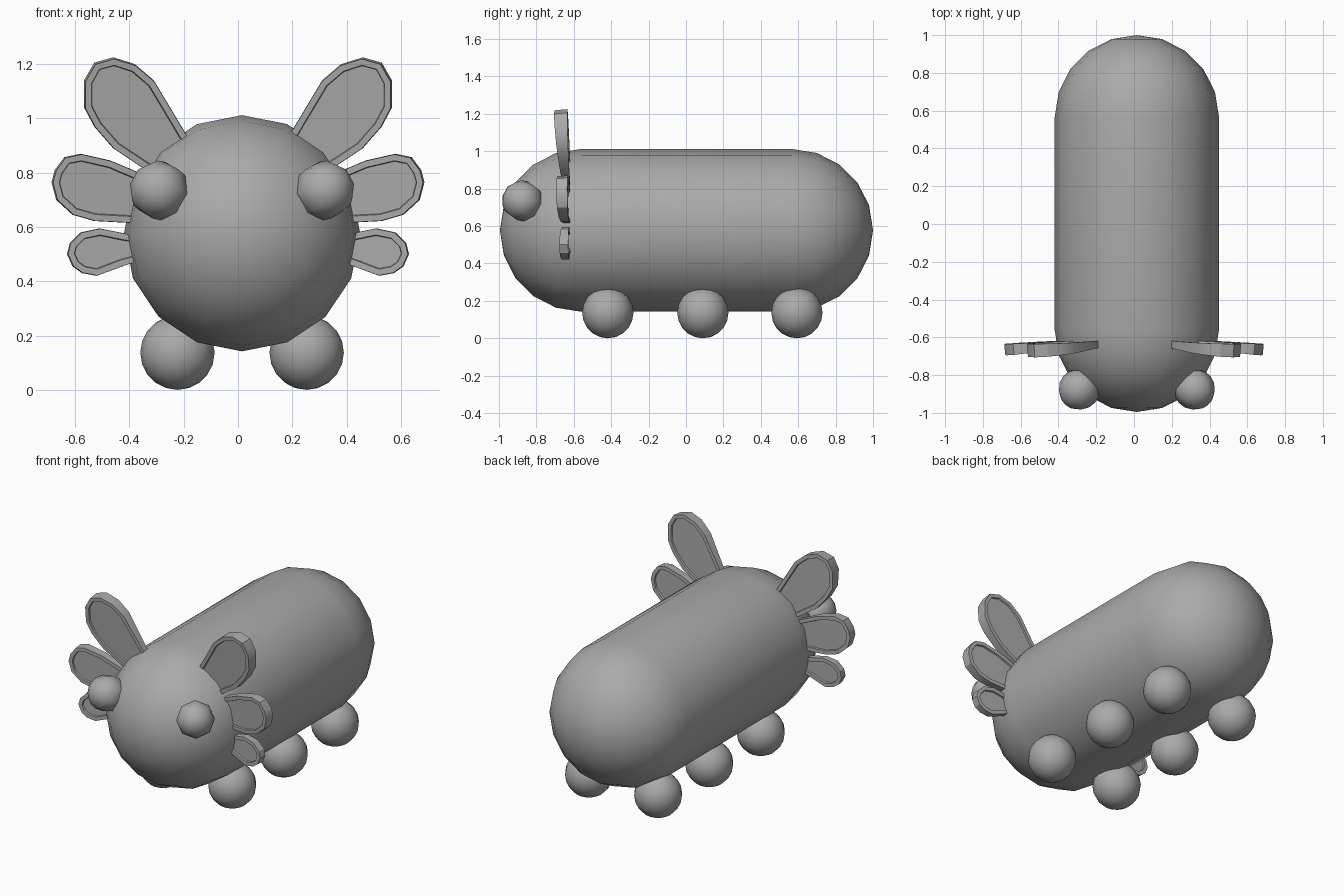
import bpy, bmesh, math
from mathutils import Vector, Matrix

cube = bpy.data.objects.get("Cube")
if cube:
    bpy.data.objects.remove(cube, do_unlink=True)

SHADE = (0.402, 0.402, 0.402, 1)
grey = bpy.data.materials.new("plain_grey")
grey.use_nodes = True
grey.diffuse_color = SHADE
grey.node_tree.nodes["Principled BSDF"].inputs["Base Color"].default_value = SHADE

CENTRE_X = 0.015


def finish(name, bm, angle):
    """Turn a bmesh into a shaded, coloured object."""
    bmesh.ops.recalc_face_normals(bm, faces=bm.faces[:])
    mesh = bpy.data.meshes.new(name)
    bm.to_mesh(mesh)
    bm.free()
    mesh.materials.append(grey)
    obj = bpy.data.objects.new(name, mesh)
    bpy.context.collection.objects.link(obj)
    bpy.ops.object.select_all(action='DESELECT')
    obj.select_set(True)
    bpy.context.view_layer.objects.active = obj
    bpy.ops.object.shade_smooth_by_angle(angle=math.radians(angle))


def ball(name, centre, radius, segments, rings, axis=(0, 0, 1)):
    bm = bmesh.new()
    bmesh.ops.create_uvsphere(bm, u_segments=segments, v_segments=rings, radius=radius)
    turn = Vector(axis).to_track_quat('Z', 'Y').to_matrix().to_4x4()
    bm.transform(Matrix.Translation(centre) @ turn)
    finish(name, bm, 60)


# Body: a capsule profile spun around the y axis
RADIUS, CAP_STEPS = 0.435, 5
arc = [math.radians(90 * i / CAP_STEPS) for i in range(CAP_STEPS + 1)]
profile = [(-0.56 - RADIUS * math.cos(a), RADIUS * math.sin(a)) for a in arc]
profile += [(0.565 + RADIUS * math.sin(a), RADIUS * math.cos(a)) for a in arc]
bm = bmesh.new()
points = [bm.verts.new((0, y, r)) for y, r in profile]
edges = [bm.edges.new(pair) for pair in zip(points, points[1:])]
bmesh.ops.spin(bm, geom=points + edges, cent=(0, 0, 0), axis=(0, 1, 0),
               angle=math.tau, steps=16)
bmesh.ops.remove_doubles(bm, verts=bm.verts[:], dist=0.0005)
bm.transform(Matrix.Translation((CENTRE_X, 0, 0.577)))
finish("body", bm, 60)

# Eyes and feet
for side, s in (("left", 1), ("right", -1)):
    ball(side + "_eye", (CENTRE_X + s * 0.305, -0.875, 0.735), 0.11, 8, 8, (s * 0.6, -0.7, 0.3))
    for place, y in (("front", -0.418), ("middle", 0.09), ("rear", 0.593)):
        ball(f"{place}_{side}_foot", (CENTRE_X + s * 0.238, y, 0.137), 0.137, 16, 10)


# Petal-shaped gills: plates thickening to the tip, with a raised rim on both faces
def gill(name, outline, s, tip_back, tip_front):
    base = (Vector(outline[0]) + Vector(outline[-1])) / 2
    tip = max((Vector(p) for p in outline), key=lambda p: (p - base).length)
    axis = tip - base
    bm = bmesh.new()

    def sheet(y_base, y_tip, scale):
        verts = []
        for p in outline:
            t = (Vector(p) - base).dot(axis) / axis.length_squared
            x, z = base + (Vector(p) - base) * scale
            verts.append(bm.verts.new((s * x, y_base + (y_tip - y_base) * t, z)))
        return verts

    front, back = sheet(-0.645, tip_front, 0.985), sheet(-0.615, tip_back, 1)
    caps = [bm.faces.new(front), bm.faces.new(back[::-1])]
    for i in range(len(outline)):
        j = (i + 1) % len(outline)
        bm.faces.new((front[j], front[i], back[i], back[j]))
    bmesh.ops.recalc_face_normals(bm, faces=bm.faces[:])
    bmesh.ops.inset_individual(bm, faces=caps, thickness=0.023, depth=0)
    bmesh.ops.inset_individual(bm, faces=caps, thickness=0.003, depth=-0.009)
    finish(name, bm, 30)


upper = [(0.14, 0.86), (0.19, 0.94), (0.31, 1.14), (0.38, 1.2), (0.46, 1.225), (0.53, 1.205),
         (0.567, 1.14), (0.567, 1.04), (0.53, 0.97), (0.46, 0.89), (0.34, 0.81), (0.25, 0.75)]
centre = [(0.28, 0.76), (0.34, 0.79), (0.47, 0.845), (0.58, 0.87), (0.64, 0.857), (0.675, 0.81),
          (0.687, 0.765), (0.67, 0.7), (0.61, 0.645), (0.53, 0.622), (0.40, 0.615), (0.33, 0.61)]
lower = [(0.35, 0.56), (0.42, 0.577), (0.51, 0.595), (0.58, 0.58), (0.62, 0.54), (0.63, 0.5),
         (0.61, 0.455), (0.575, 0.43), (0.52, 0.42), (0.42, 0.457), (0.35, 0.48)]
for side, s in (("left", 1), ("right", -1)):
    gill(side + "_upper_gill", upper, s, -0.635, -0.706)
    gill(side + "_middle_gill", centre, s, -0.635, -0.695)
    gill(side + "_lower_gill", lower, s, -0.63, -0.677)
